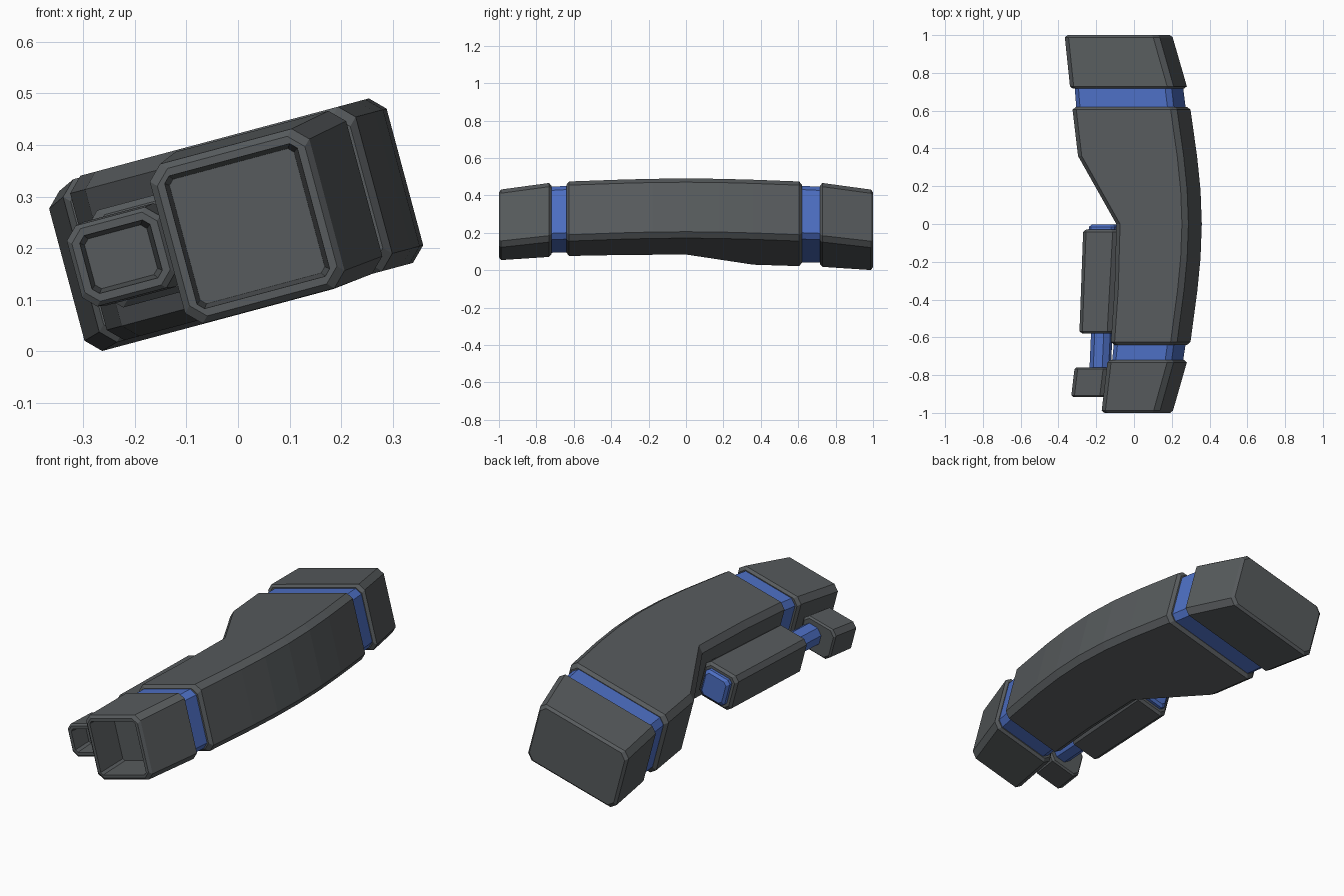
import bpy, bmesh
from math import radians
from mathutils import Matrix

if "Cube" in bpy.data.objects:
    bpy.data.objects.remove(bpy.data.objects["Cube"], do_unlink=True)

ROLL = Matrix.Rotation(radians(-15), 4, 'Y')  # whole model leans to one side


def material(name, color):
    m = bpy.data.materials.new(name)
    m.use_nodes = True
    m.diffuse_color = (*color, 1)
    m.node_tree.nodes["Principled BSDF"].inputs["Base Color"].default_value = (*color, 1)
    return m


GREY = material("dark grey", (0.095, 0.104, 0.109))
BLUE = material("blue", (0.075, 0.16, 0.55))


def inset(station, amount, dy, chamfer=None):
    y, left, right, low, high, c = station
    return (y + dy, left + amount, right - amount, low + amount, high - amount,
            c if chamfer is None else chamfer)


def loft(name, stations, mat):
    """Skin chamfered rectangles (y, left, right, low, high, chamfer)."""
    bm = bmesh.new()
    rings = []
    for y, l, r, b, t, c in stations:
        outline = [(l + c, b), (r - c, b), (r, b + c), (r, t - c),
                   (r - c, t), (l + c, t), (l, t - c), (l, b + c)]
        rings.append([bm.verts.new((x, y, z)) for x, z in outline])
    for a, b in zip(rings, rings[1:]):
        for i in range(8):
            j = (i + 1) % 8
            bm.faces.new((a[i], a[j], b[j], b[i]))
    bm.faces.new(rings[0])
    bm.faces.new(rings[-1])
    bmesh.ops.recalc_face_normals(bm, faces=bm.faces)
    bm.transform(ROLL)
    mesh = bpy.data.meshes.new(name)
    bm.to_mesh(mesh)
    bm.free()
    mesh.materials.append(mat)
    obj = bpy.data.objects.new(name, mesh)
    bpy.context.collection.objects.link(obj)
    return obj


def block(name, stations, mat, bevel, recess=0):
    """Loft with bevelled ends and an optional hollow in the front end."""
    first, last = stations[0], stations[-1]
    front = inset(first, bevel, 0)
    body = [(first[0] + bevel, *first[1:])] + stations[1:-1] + [(last[0] - bevel, *last[1:])]
    rings = [front] + body + [inset(last, bevel, 0)]
    if recess:
        rings = [inset(front, 0.023, recess, 0.01), inset(front, 0.015, 0, 0.012)] + rings
    return loft(name, rings, mat)


C = 0.028
LOW, HIGH = 0.078, 0.408

# Curved main housing, narrow in front and flaring to full width behind
housing = [(-0.64, -0.025, 0.338), (-0.35, -0.005, 0.376), (-0.18, 0.0, 0.393),
           (0, 0.005, 0.4), (0.18, -0.1, 0.393), (0.36, -0.205, 0.374),
           (0.62, -0.235, 0.338)]
block("main_housing", [(*s, LOW, HIGH, C) for s in housing], GREY, 0.015)

# End blocks, tapering outward
block("front_hood", [(-1, -0.08, 0.24, 0.07, 0.39, C),
                     (-0.72, -0.045, 0.318, LOW, 0.405, C)], GREY, 0.012, 0.17)
block("rear_block", [(0.717, -0.25, 0.318, LOW, 0.405, C),
                     (1, -0.282, 0.238, 0.069, 0.39, C)], GREY, 0.012)

# Blue bands showing in the gaps
loft("front_band", [(-0.74, -0.025, 0.3, 0.095, 0.388, C),
                    (-0.62, -0.012, 0.318, 0.095, 0.39, C)], BLUE)
loft("rear_band", [(0.6, -0.218, 0.318, 0.095, 0.39, C),
                   (0.74, -0.23, 0.3, 0.095, 0.388, C)], BLUE)

# Small side tube with its own hood, joining rod and rear button
block("side_tube", [(-0.58, -0.215, -0.035, 0.14, 0.335, 0.022),
                    (-0.03, -0.195, -0.005, 0.14, 0.335, 0.022)], GREY, 0.012)
block("side_hood", [(-0.915, -0.265, -0.078, 0.155, 0.317, 0.024),
                    (-0.76, -0.247, -0.06, 0.152, 0.32, 0.024)], GREY, 0.008, 0.1)
loft("side_rod", [(-0.78, -0.175, -0.07, 0.185, 0.288, 0.028),
                  (-0.56, -0.165, -0.06, 0.185, 0.288, 0.028)], BLUE)
block("side_button", [(-0.05, -0.17, -0.03, 0.165, 0.31, 0.015),
                      (-0.003, -0.168, -0.028, 0.165, 0.31, 0.015)], BLUE, 0.012)
